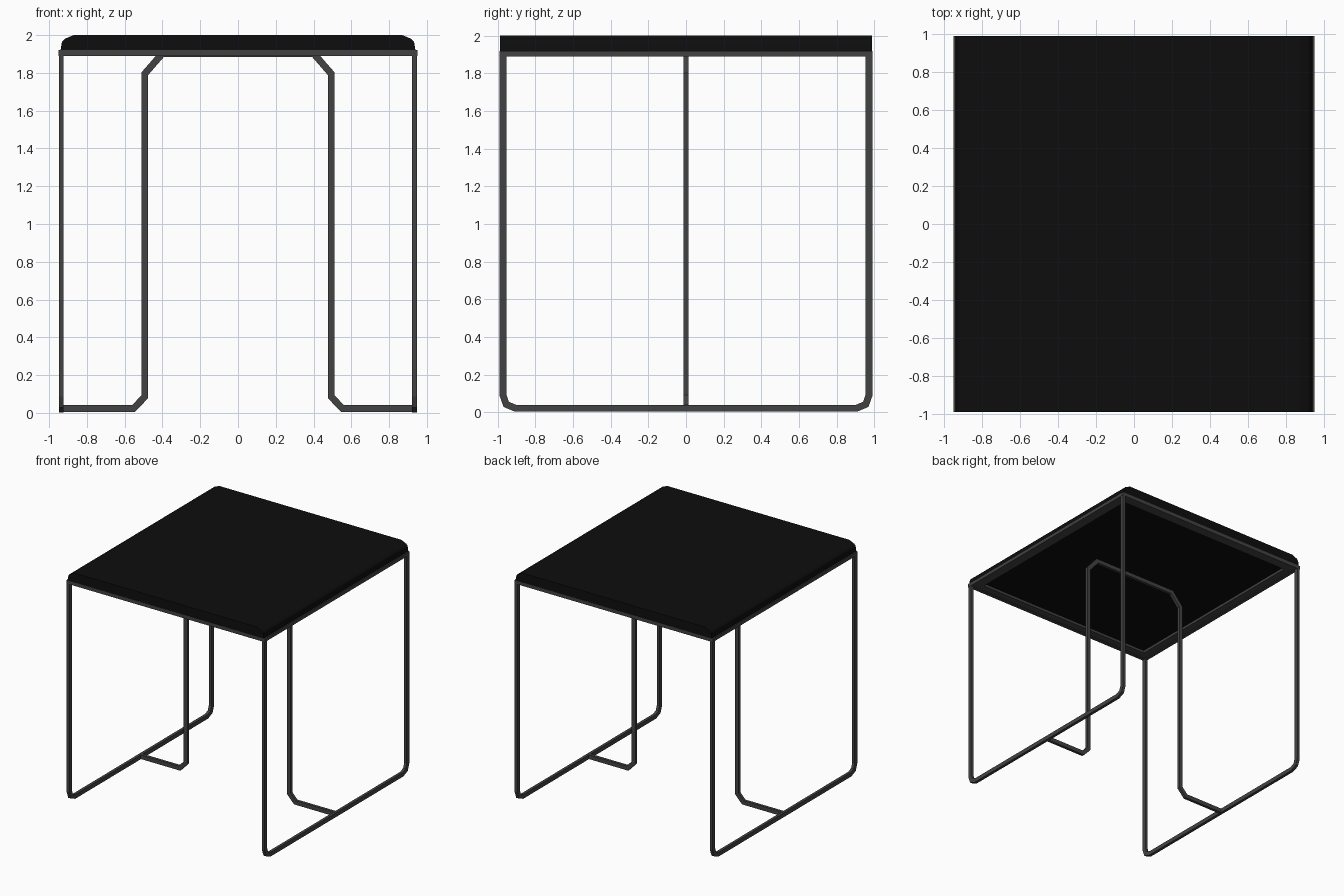
import bpy
import bmesh
from mathutils import Vector

if "Cube" in bpy.data.objects:
    bpy.data.objects.remove(bpy.data.objects["Cube"], do_unlink=True)


def make_material(name, value):
    mat = bpy.data.materials.new(name)
    mat.use_nodes = True
    colour = (value, value, value, 1)
    mat.diffuse_color = colour
    mat.node_tree.nodes["Principled BSDF"].inputs["Base Color"].default_value = colour
    return mat


metal = make_material("dark grey metal", 0.055)
black = make_material("black", 0.0042)


def finish(bm, name, mat):
    bmesh.ops.recalc_face_normals(bm, faces=bm.faces)
    mesh = bpy.data.meshes.new(name)
    bm.to_mesh(mesh)
    bm.free()
    mesh.materials.append(mat)
    obj = bpy.data.objects.new(name, mesh)
    bpy.context.collection.objects.link(obj)
    return obj


def sweep(name, path, normal, width, depth, mat, closed=False):
    """Mitred flat bar along a planar path: width in the plane, depth along normal."""
    pts = [Vector(p) for p in path]
    normal = Vector(normal)
    n = len(pts)
    bm = bmesh.new()
    rings = []
    for i, p in enumerate(pts):
        before = pts[i - 1] if closed or i > 0 else None
        after = pts[(i + 1) % n] if closed or i < n - 1 else None
        dirs = []
        if before is not None:
            dirs.append((p - before).normalized())
        if after is not None:
            dirs.append((after - p).normalized())
        sides = [normal.cross(d) for d in dirs]
        side = sum(sides, Vector()).normalized()
        side *= width / 2 / side.dot(sides[0])
        up = normal * depth / 2
        rings.append([bm.verts.new(p + a * side + b * up)
                      for a, b in ((1, 1), (-1, 1), (-1, -1), (1, -1))])
    for i in range(n if closed else n - 1):
        r, s = rings[i], rings[(i + 1) % n]
        for k in range(4):
            j = (k + 1) % 4
            bm.faces.new((r[k], r[j], s[j], s[k]))
    if not closed:
        bm.faces.new(rings[0])
        bm.faces.new(rings[-1])
    return finish(bm, name, mat)


def rectangle(x, y, z):
    return [(-x, -y, z), (x, -y, z), (x, y, z), (-x, y, z)]


# Side frames: upright legs joined by a floor rail with eased corners
half = [(0.972, 1.9), (0.972, 0.09), (0.955, 0.042), (0.905, 0.021)]
loop = half + [(-y, z) for y, z in reversed(half)]
for side, sign in (("left", 1), ("right", -1)):
    sweep(side + "_leg_frame", [(sign * 0.935, y, z) for y, z in loop],
          (1, 0, 0), 0.036, 0.025, metal)

# Central arch with chamfered corners and feet running out to the floor rails
half = [(0.93, 0.023), (0.553, 0.023), (0.494, 0.085), (0.494, 1.795), (0.4, 1.903)]
arch = half + [(-x, z) for x, z in reversed(half)]
sweep("centre_arch", [(x, 0, z) for x, z in arch], (0, 1, 0), 0.036, 0.025, metal)

# Seat frame: outer rim with a flat inner flange
sweep("seat_rim", rectangle(0.935, 0.975, 1.905), (0, 0, 1), 0.03, 0.03, metal, True)
sweep("seat_flange", rectangle(0.89, 0.93, 1.908), (0, 0, 1), 0.065, 0.024, metal, True)

# Seat pad: profile with eased shoulders, extruded front to back
half = [(0.94, 1.918), (0.932, 1.965), (0.918, 1.98), (0.87, 2.0)]
profile = half + [(-x, z) for x, z in reversed(half)]
bm = bmesh.new()
face = bm.faces.new([bm.verts.new((x, -0.988, z)) for x, z in profile])
res = bmesh.ops.extrude_face_region(bm, geom=[face])
moved = [v for v in res["geom"] if isinstance(v, bmesh.types.BMVert)]
bmesh.ops.translate(bm, vec=(0, 2 * 0.988, 0), verts=moved)
finish(bm, "seat_pad", black)
